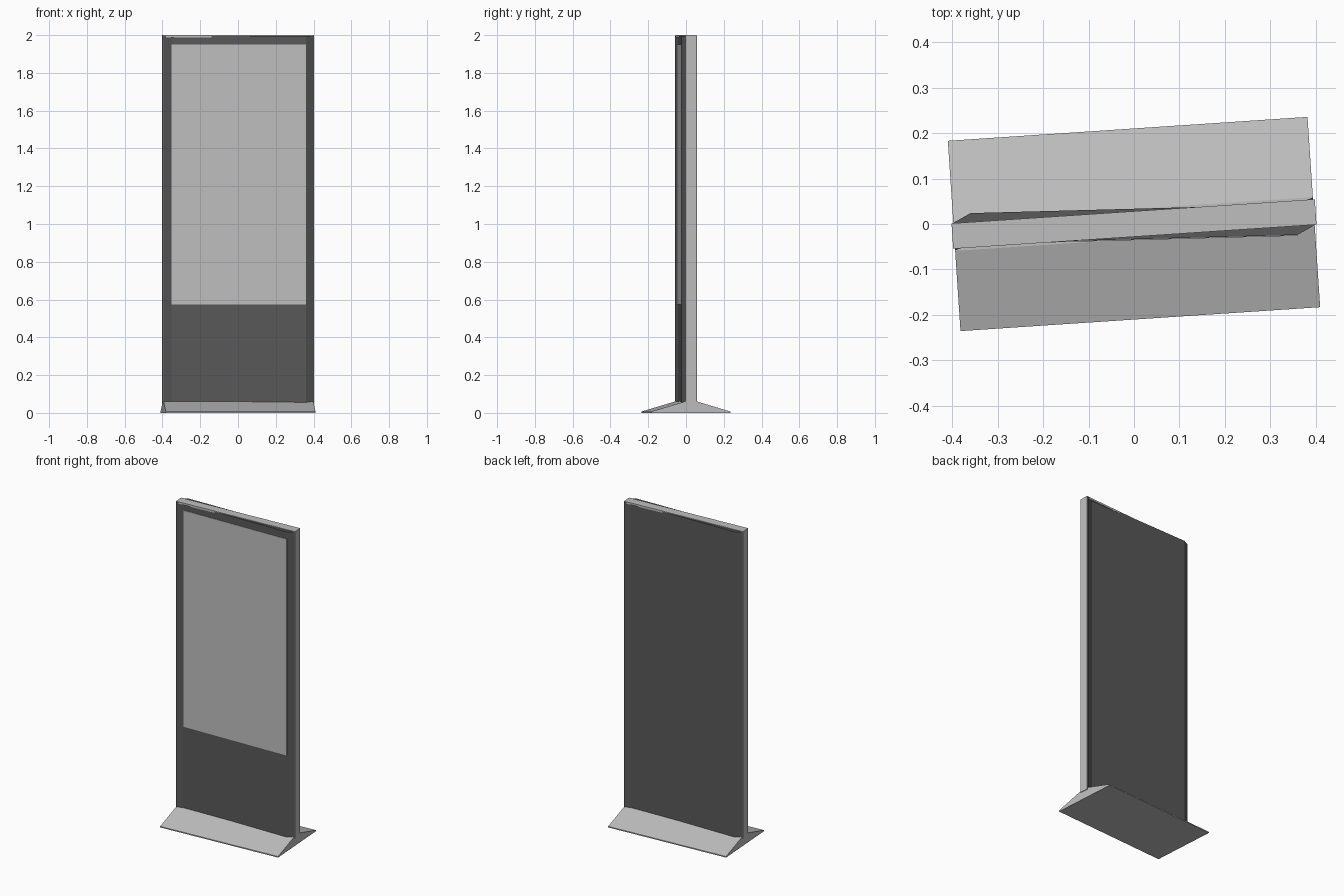
import bpy, bmesh, math
from mathutils import Matrix

cube = bpy.data.objects.get("Cube")
if cube:
    bpy.data.objects.remove(cube)

TURN = Matrix.Rotation(math.radians(3.8), 4, 'Z')  # the stand is turned slightly


def material(name, value):
    mat = bpy.data.materials.new(name)
    mat.use_nodes = True
    colour = (value, value, value, 1)
    mat.diffuse_color = colour
    mat.node_tree.nodes["Principled BSDF"].inputs["Base Color"].default_value = colour
    return mat


silver = material("silver metal", 0.52)
dark = material("dark glass", 0.10)
screen_grey = material("screen grey", 0.52)


def prism(name, outline, direction, mat, turn=None):
    """Extrude a closed outline of 3D points along a direction."""
    bm = bmesh.new()
    face = bm.faces.new([bm.verts.new(p) for p in outline])
    new = bmesh.ops.extrude_face_region(bm, geom=[face])["geom"]
    bmesh.ops.translate(bm, vec=direction,
                        verts=[v for v in new if isinstance(v, bmesh.types.BMVert)])
    bmesh.ops.recalc_face_normals(bm, faces=bm.faces)
    if turn:
        bm.transform(turn)
    mesh = bpy.data.meshes.new(name)
    bm.to_mesh(mesh)
    bm.free()
    mesh.materials.append(mat)
    obj = bpy.data.objects.new(name, mesh)
    bpy.context.collection.objects.link(obj)
    return obj


def box(name, x0, x1, half_y, z0, z1, mat):
    corners = [(x0, -half_y, z0), (x1, -half_y, z0), (x1, half_y, z0), (x0, half_y, z0)]
    return prism(name, corners, (0, 0, z1 - z0), mat, TURN)


# Wedge-shaped foot
half = [(0.21, 0), (0.21, 0.007), (0.033, 0.06)]
profile = half + [(-y, z) for y, z in reversed(half)]
prism("foot", [(-0.397, y, z) for y, z in profile], (0.794, 0, 0), silver, TURN)

# Silver frame: two end plates and a top cap
box("end_plate_right", -0.401, -0.394, 0.028, 0.05, 2.0, silver)
box("end_plate_left", 0.394, 0.401, 0.028, 0.05, 2.0, silver)
box("top_cap", -0.394, 0.394, 0.028, 1.988, 2.0, silver)

# Dark body with skewed side bevels, the same front and back
front = [(-0.394, -0.058), (-0.352, -0.043), (0.36, -0.024), (0.399, -0.002)]
body = front + [(-x, -y) for x, y in front]
prism("glass_body", [(x, y, 0.05) for x, y in body], (0, 0, 1.946), dark)

# Screen plate on the flat of the front
(x0, y0), (x1, y1) = front[1:3]
prism("screen", [(x0, y0, 0.575), (x1, y1, 0.575), (x1, y1, 1.95), (x0, y0, 1.95)],
      (0, -0.002, 0), screen_grey)
